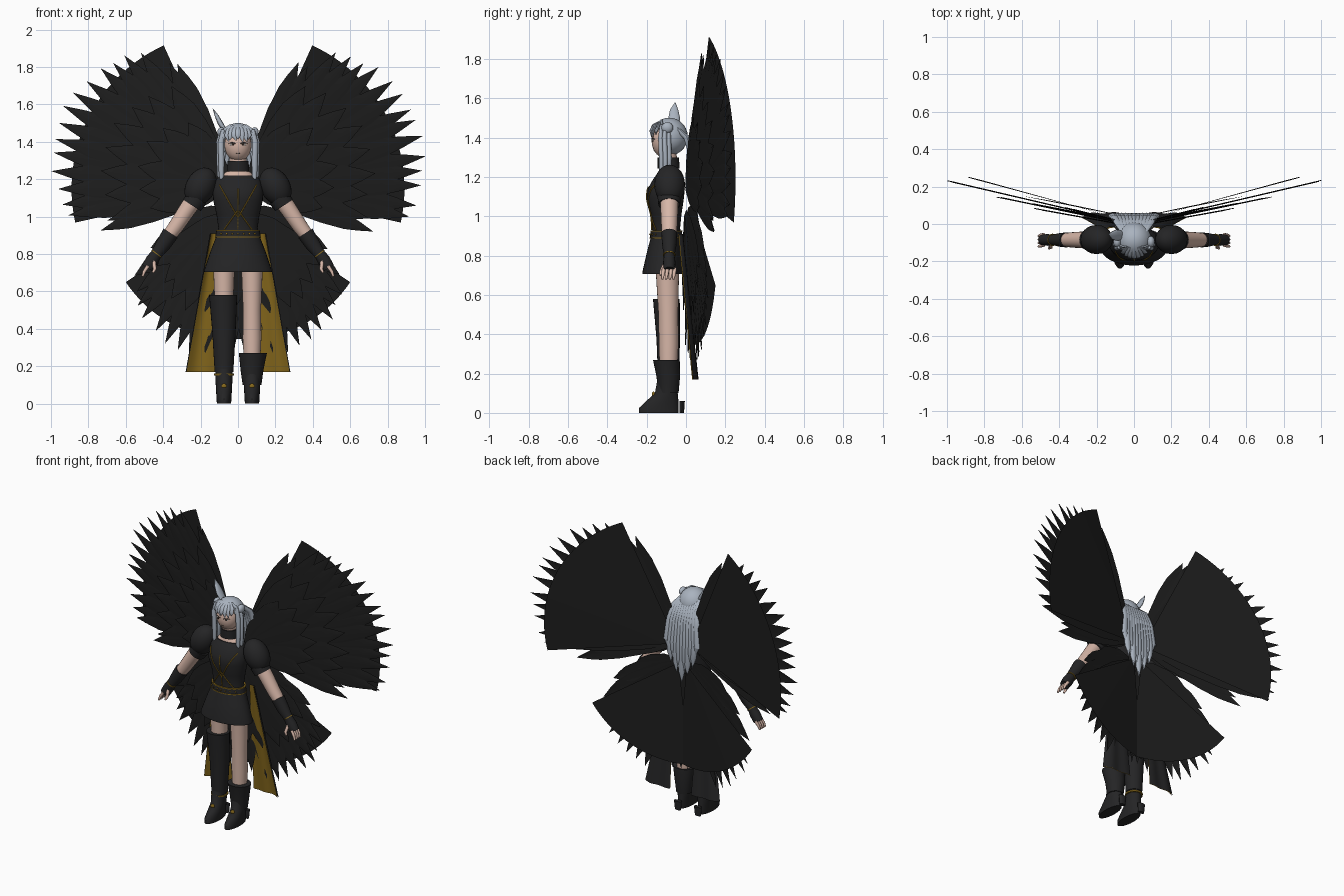
import bpy, bmesh, random
from math import sin, cos, pi, radians, sqrt
from mathutils import Vector

random.seed(4)
if "Cube" in bpy.data.objects:
    bpy.data.objects.remove(bpy.data.objects["Cube"])


def material(name, r, g, b):
    m = bpy.data.materials.new(name)
    m.use_nodes = True
    m.diffuse_color = (r, g, b, 1)
    bsdf = m.node_tree.nodes["Principled BSDF"]
    bsdf.inputs["Base Color"].default_value = (r, g, b, 1)
    bsdf.inputs["Roughness"].default_value = 0.8
    return m


FEATHER = material("feather black", .0125, .0125, .0125)
CLOTH = material("cloth black", .018, .018, .019)
GOLD = material("old gold", .24, .14, .012)
SKIN = material("skin", .68, .47, .39)
HAIR = material("silver hair", .40, .45, .52)
DARK = material("eye brown", .03, .02, .015)
WHITE = material("eye white", .75, .72, .7)


def finish(name, bm, mat, angle=40):
    bmesh.ops.recalc_face_normals(bm, faces=bm.faces)
    mesh = bpy.data.meshes.new(name)
    bm.to_mesh(mesh)
    bm.free()
    mesh.materials.append(mat)
    mesh.shade_smooth()
    mesh.set_sharp_from_angle(angle=radians(angle))
    bpy.context.collection.objects.link(bpy.data.objects.new(name, mesh))


def skin_rings(bm, rings):
    n = len(rings[0])
    for a, b in zip(rings, rings[1:]):
        for i in range(n):
            bm.faces.new((a[i], a[(i + 1) % n], b[(i + 1) % n], b[i]))
    bm.faces.new(rings[0][::-1])
    bm.faces.new(rings[-1])


def skin_grid(bm, rows):
    for a, b in zip(rows, rows[1:]):
        for i in range(len(a) - 1):
            bm.faces.new((a[i], a[i + 1], b[i + 1], b[i]))


def loft(name, rows, mat, n=24):
    """Horizontal ellipses: x, y, z, half width, half depth."""
    bm = bmesh.new()
    skin_rings(bm, [[bm.verts.new((x + rx * cos(2 * pi * i / n), y + ry * sin(2 * pi * i / n), z))
                     for i in range(n)] for x, y, z, rx, ry in rows])
    finish(name, bm, mat)


def add_tube(bm, path, n=8, flat=1.0):
    """Tube along x, y, z, radius; flat scales its depth."""
    pts = [Vector(p[:3]) for p in path]
    rings = []
    for k, p in enumerate(pts):
        d = (pts[min(k + 1, len(pts) - 1)] - pts[max(k - 1, 0)]).normalized()
        u = d.cross(Vector((0, 1, 0))).normalized()
        v = d.cross(u)
        r = path[k][3]
        rings.append([bm.verts.new(p + u * r * cos(2 * pi * i / n) + v * r * flat * sin(2 * pi * i / n))
                      for i in range(n)])
    skin_rings(bm, rings)


def tubes(name, paths, mat, n=8, flat=1.0):
    bm = bmesh.new()
    for p in paths:
        add_tube(bm, p, n, flat)
    finish(name, bm, mat, 60)


def ball(name, loc, size, mat, tilt=0):
    bpy.ops.mesh.primitive_uv_sphere_add(segments=24, ring_count=14, radius=1, location=loc, rotation=(0, tilt, 0))
    o = bpy.context.object
    o.name, o.scale = name, size
    o.data.materials.append(mat)
    o.data.shade_smooth()
    return o


# Wings: a smooth fan behind, rows of pointed feathers in front
VANE = [(.05, .3), (.3, .9), (.6, 1), (.78, .82), (.88, .5), (1, 0)]


def feather(bm, side, centre, ang, length, width, depth):
    d, p = (cos(ang), sin(ang)), (-sin(ang), cos(ang))
    rows = []
    for t, w in VANE:
        row = []
        for s in (-1, 0, 1):
            off = s * w * width - .018 * t * t
            x = centre[0] + d[0] * t * length + p[0] * off
            z = centre[1] + d[1] * t * length + p[1] * off
            row.append(bm.verts.new((side * x, depth(x) - (.004 if s == 0 else 0), z)))
        rows.append(row)
    skin_grid(bm, rows)


def fan(name, side, centre, a0, a1, radius, y0, slope):
    bm = bmesh.new()
    grid = []
    for i in range(25):
        a = radians(a0 + (a1 - a0) * i / 24)
        row = []
        for j in range(9):
            r = radius * (.05 + .95 * j / 8)
            x = centre[0] + r * cos(a)
            row.append(bm.verts.new((side * x, y0 + slope * x + .006 * sin(pi * i / 24) * j / 8,
                                     centre[1] + r * sin(a))))
        grid.append(row)
    skin_grid(bm, grid)
    finish(name, bm, FEATHER)


def feather_row(name, side, centre, a0, a1, count, length, swell, width, y0, slope, grow=0):
    bm = bmesh.new()
    for i in range(count):
        t = i / (count - 1)
        reach = length + swell * sin(pi * t) + grow * t + random.uniform(-.012, .012)
        ang = a0 + (a1 - a0) * t + random.uniform(-1, 1)
        feather(bm, side, centre, radians(ang), reach, width, lambda x: y0 + slope * x - .0015 * (i % 3))
    finish(name, bm, FEATHER, 30)


UP, LOW = (.05, 1.15), (.03, 1.03)
for side, tag in ((1, "left"), (-1, "right")):
    fan(tag + "_upper_wing_fan", side, UP, -12.5, 65.6, .84, .01, .268)
    feather_row(tag + "_upper_flight_feathers", side, UP, 59, -9, 14, .875, .105, .06, .002, .233)
    feather_row(tag + "_upper_top_feathers", side, UP, 70, 66, 2, .73, 0, .055, 0, .25)
    feather_row(tag + "_upper_bottom_feathers", side, UP, -13, -17, 2, .66, 0, .05, 0, .2, .05)
    feather_row(tag + "_upper_middle_feathers", side, UP, 62, -12, 8, .62, .08, .07, -.005, .21)
    feather_row(tag + "_upper_short_feathers", side, UP, 60, -12, 6, .42, .08, .065, -.01, .18)
    fan(tag + "_lower_wing_fan", side, LOW, -96, -33.7, .685, .03, .2)
    feather_row(tag + "_lower_flight_feathers", side, LOW, -38, -95, 11, .68, .11, .048, .008, .19)
    feather_row(tag + "_lower_middle_feathers", side, LOW, -34, -92, 7, .5, .08, .065, -.01, .18)
    feather_row(tag + "_lower_edge_feathers", side, LOW, -31, -13, 3, .62, 0, .062, .005, .19, -.28)

# Torso, belt and skirt
BODICE = [(0, -.1, .9, .112, .075), (0, -.1, .94, .105, .07), (0, -.1, 1.01, .115, .077),
          (0, -.105, 1.09, .133, .094), (0, -.1, 1.14, .134, .094), (0, -.09, 1.19, .122, .076),
          (0, -.085, 1.22, .1, .058)]
loft("bodice", BODICE, CLOTH, 32)
loft("neck", [(0, -.085, 1.2, .105, .056), (0, -.085, 1.235, .07, .05), (0, -.085, 1.25, .047, .045),
              (0, -.095, 1.33, .045, .045)], SKIN)
loft("choker", [(0, -.088, 1.242, .06, .056), (0, -.09, 1.298, .056, .054)], CLOTH)
loft("skirt", [(0, -.12, .705, .182, .102), (0, -.12, .72, .179, .101), (0, -.11, .82, .145, .088),
               (0, -.1, .9, .114, .077)], CLOTH, 32)
loft("belt", [(0, -.1, .892, .122, .083), (0, -.1, .925, .116, .079)], CLOTH, 32)
for z, r in ((.89, .123), (.925, .118)):
    loft("belt_trim", [(0, -.1, z - .003, r, r - .037), (0, -.1, z + .003, r, r - .037)], GOLD, 32)


def front_y(x, z):
    """Depth of the bodice front at a point."""
    for a, b in zip(BODICE, BODICE[1:]):
        if a[2] <= z <= b[2]:
            t = (z - a[2]) / (b[2] - a[2])
            _, y, _, rx, ry = (p + (q - p) * t for p, q in zip(a, b))
            return y - ry * sqrt(max(0, 1 - (x / rx) ** 2)) - .003


def seam(x0, z0, x1, z1):
    path = []
    for i in range(13):
        x, z = x0 + (x1 - x0) * i / 12, z0 + (z1 - z0) * i / 12
        path.append((x, front_y(x, z), z, .0034))
    return path


tubes("bodice_gold_seams", [seam(0, .93, .001, 1.15)] + [seam(s * a, b, s * c, d) for s in (1, -1) for a, b, c, d in
      ((.1, 1.17, .004, 1.0), (.075, .93, .004, 1.03))], GOLD, 6)
for i in range(-3, 4):
    x = i * .03
    ball("belt_stud", (x, -.1 - .083 * sqrt(1 - (x / .12) ** 2), .908), (.005, .004, .005), GOLD)


# Coat tails: gold lining in front, black cloth behind, outer edge curled forward
def coat_tail(name, side, mat, shift):
    bm = bmesh.new()
    grid = []
    for j in range(9):
        t = j / 8
        x0, x1 = .1 - .02 * t, .145 + .13 * t
        grid.append([bm.verts.new((side * (x0 + (x1 - x0) * i / 12 + shift * i / 12),
                                   -.02 + .075 * t + .004 * t * sin(i * .9) - .02 * (i / 12) ** 6 + shift,
                                   .91 - .74 * t)) for i in range(13)])
    skin_grid(bm, grid)
    finish(name, bm, mat)


# Arms, sleeves, gloves and coat tails on both sides
for s, tag in ((1, "left"), (-1, "right")):
    coat_tail(tag + "_tail_lining", s, GOLD, 0)
    coat_tail(tag + "_tail_cloth", s, CLOTH, .005)
    ball(tag + "_puff_sleeve", (s * .2, -.083, 1.16), (.079, .078, .108), CLOTH, -s * .5)
    tubes(tag + "_sleeve_cuff", [[(s * .22, -.085, 1.1, .06), (s * .246, -.085, 1.06, .056)]], CLOTH, 20)
    tubes(tag + "_arm", [[(s * .2, -.085, 1.14, .05), (s * .27, -.085, 1.04, .045), (s * .33, -.085, .95, .041),
                          (s * .39, -.085, .87, .034)]], SKIN, 20)
    tubes(tag + "_glove", [[(s * .36, -.085, .912, .045), (s * .4, -.085, .85, .04), (s * .437, -.085, .8, .03),
                            (s * .46, -.085, .765, .035), (s * .485, -.085, .725, .032)]], CLOTH, 16, .9)
    tubes(tag + "_glove_trim", [[(s * .434, -.085, .804, .033), (s * .437, -.085, .8, .033)]], GOLD, 16)
    tubes(tag + "_fingers", [[(s * .482, y, .735, .01), (s * .502, y - .004, .705, .009), (s * .51, y - .008, .68, .006)]
                             for y in (-.113, -.094, -.075, -.057)] +
          [[(s * .45, -.105, .76, .011), (s * .445, -.125, .72, .01), (s * .455, -.13, .7, .006)]], SKIN)

# Legs, boots and feet
for s, tag, top in ((1, "left", .27), (-1, "right", .58)):
    x = s * .075
    loft(tag + "_leg", [(x, -.09, .15, .04, .042), (x, -.088, .35, .05, .05), (x, -.09, .5, .048, .05),
                        (x, -.095, .74, .058, .06)], SKIN)
    mid = .1 if s > 0 else .17
    loft(tag + "_boot_shaft", [(x, -.09, mid, .05, .052), (x, -.09, (mid + top) / 2, .062, .06),
                               (x * 1.06, -.1, top, .075, .068)], CLOTH)
    loft(tag + "_shoe", [(x, -.138, 0, .038, .1), (x, -.138, .025, .04, .101), (x, -.118, .065, .042, .079),
                         (x, -.1, .1, .044, .058), (x, -.092, .19, .047, .05)], CLOTH)
    loft(tag + "_heel", [(x, -.022, 0, .022, .012), (x, -.02, .06, .028, .014)], CLOTH, 12)
    ball(tag + "_shoe_stud", (x, -.165, .093), (.014, .009, .015), GOLD)
loft("right_ankle_band", [(-.075, -.09, .15, .053, .056), (-.075, -.09, .16, .054, .057)], GOLD)

# Head and face
ball("head", (0, -.105, 1.385), (.073, .07, .09), SKIN)
for s in (1, -1):
    ball("eye_white", (s * .03, -.168, 1.386), (.014, .004, .007), WHITE, s * .1)
    ball("iris", (s * .029, -.171, 1.386), (.007, .003, .007), DARK)
    tubes("eyelid", [[(s * .012, -.174, 1.39, .002), (s * .03, -.172, 1.396, .003), (s * .05, -.158, 1.391, .002)]], DARK, 6)
tubes("mouth", [[(-.011, -.162, 1.338, .0015), (0, -.164, 1.337, .002), (.011, -.162, 1.338, .0015)]], DARK, 6)

# Hair: cap open at the face, fringe, side locks and a long back
cap = ball("hair_cap", (0, -.085, 1.405), (.094, .094, .096), HAIR)
bm = bmesh.new()
bm.from_mesh(cap.data)
bmesh.ops.delete(bm, geom=[f for f in bm.faces if f.calc_center_median().y < -.15
                           and f.calc_center_median().z < .4], context="FACES")
bm.to_mesh(cap.data)
bm.free()
fringe = []
for i in range(-4, 5):
    x = i * .018
    y = -.18 + 9 * x * x
    lean = random.uniform(-.012, .012)
    fringe.append([(x * .5, -.125, 1.484, .012), (x * .9, y + .014, 1.46, .017), (x * 1.08, y + .001, 1.432, .015),
                   (x * 1.1 + lean, y + .001, 1.395 + random.uniform(0, .022), .001)])
tubes("fringe", fringe, HAIR, 8, .5)
locks = []
for s in (1, -1):
    for k in range(3):
        x, y = s * (.084 + .009 * (k % 2)), -.125 + .02 * k
        locks.append([(x * .95, y, 1.465, .01), (x * 1.08, y - .004, 1.4, .016), (x * 1.06, y, 1.3, .016),
                      (x * 1.05, y, 1.22, .014), (x * 1.06, y, 1.2 + .008 * k, .01)])
    ball("hair_bun", (s * .09, -.095, 1.45), (.021, .03, .028), HAIR)
tubes("side_locks", locks, HAIR, 8, .8)
back = []
for i in range(-5, 6):
    x = i * .021
    end = .91 + 1.4 * abs(x) + .05 * (i % 2)
    back.append([(x * .5, -.05, 1.45, .015), (x * .8, .003, 1.4, .022), (x * .95, .032, 1.31, .024),
                 (x * 1.08, .042, 1.17, .025), (x * 1.04, .045, end + .07, .022), (x * .95, .046, end, .002)])
tubes("back_hair", back, HAIR, 8, .7)
# Single curved crest on the right of the head
tubes("head_crest", [[(-.07, -.06, 1.46, .012), (-.095, -.06, 1.5, .014), (-.115, -.06, 1.54, .01),
                      (-.135, -.055, 1.578, .001)]], HAIR, 10, 2.2)
